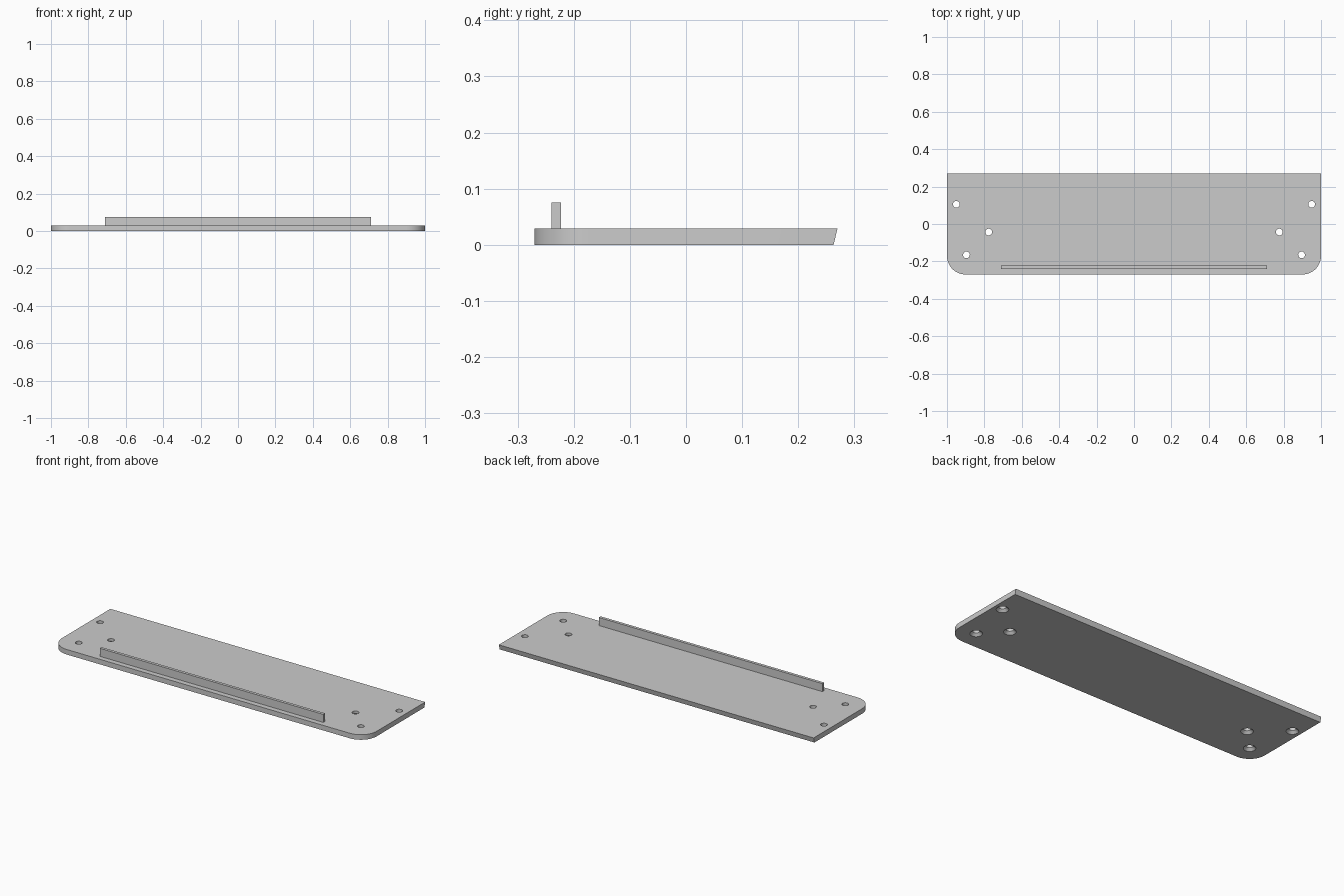
import bpy
import bmesh
from math import cos, sin, pi, radians

default_cube = bpy.data.objects.get("Cube")
if default_cube:
    bpy.data.objects.remove(default_cube, do_unlink=True)

HALF_X, FRONT, BACK = 1.0, -0.27, 0.27
THICK, CORNER, BEVEL = 0.029, 0.1, 0.007

grey = bpy.data.materials.new("plain grey")
grey.use_nodes = True
grey.diffuse_color = (0.6, 0.6, 0.6, 1)
grey.node_tree.nodes["Principled BSDF"].inputs["Base Color"].default_value = (0.6, 0.6, 0.6, 1)


def add_object(name, bm):
    bmesh.ops.recalc_face_normals(bm, faces=bm.faces)
    mesh = bpy.data.meshes.new(name)
    bm.to_mesh(mesh)
    bm.free()
    mesh.materials.append(grey)
    obj = bpy.data.objects.new(name, mesh)
    bpy.context.collection.objects.link(obj)
    return obj


def loft(bm, rings):
    """Close a stack of equal-length point rings into a solid."""
    loops = [[bm.verts.new(p) for p in ring] for ring in rings]
    n = len(loops[0])
    for low, high in zip(loops, loops[1:]):
        for i in range(n):
            j = (i + 1) % n
            bm.faces.new((low[i], low[j], high[j], high[i]))
    bm.faces.new(loops[0][::-1])
    bm.faces.new(loops[-1])


# Plate: rounded front corners, back edge sloping outward to the top
def plate_ring(z, back):
    steps = 16
    arc = [radians(90 * i / steps) for i in range(steps + 1)]
    right = [(HALF_X - CORNER + CORNER * sin(a), FRONT + CORNER - CORNER * cos(a), z) for a in arc]
    left = [(-x, y, z) for x, y, z in reversed(right)]
    return right + [(HALF_X, back, z), (-HALF_X, back, z)] + left


bm = bmesh.new()
loft(bm, [plate_ring(0, BACK - BEVEL), plate_ring(THICK, BACK)])
plate = add_object("base_plate", bm)

# Screw holes: straight at the top, countersunk underneath
HOLE_R, SINK_R = 0.018, 0.032
SINK = SINK_R - HOLE_R
profile = [(SINK_R + 0.01, -0.01), (HOLE_R, SINK), (HOLE_R, THICK + 0.01)]
bm = bmesh.new()
for x, y in [(0.95, 0.105), (0.777, -0.043), (0.896, -0.165)]:
    for side in (-1, 1):
        loft(bm, [[(side * x + r * cos(2 * pi * i / 32), y + r * sin(2 * pi * i / 32), z)
                   for i in range(32)] for r, z in profile])
cutter = add_object("hole_cutter", bm)
cutter.hide_render = True

cut = plate.modifiers.new("screw holes", 'BOOLEAN')
cut.operation = 'DIFFERENCE'
cut.solver = 'EXACT'
cut.object = cutter
bpy.context.view_layer.objects.active = plate
plate.select_set(True)
bpy.ops.object.modifier_apply(modifier=cut.name)
bpy.data.objects.remove(cutter, do_unlink=True)
bpy.ops.object.shade_smooth_by_angle(angle=radians(30))

# Raised lip along the front
bm = bmesh.new()
bmesh.ops.create_cube(bm, size=1)
for v in bm.verts:
    v.co.x *= 1.42
    v.co.y = -0.223 if v.co.y > 0 else -0.24
    v.co.z = 0.075 if v.co.z > 0 else THICK
add_object("front_lip", bm)
